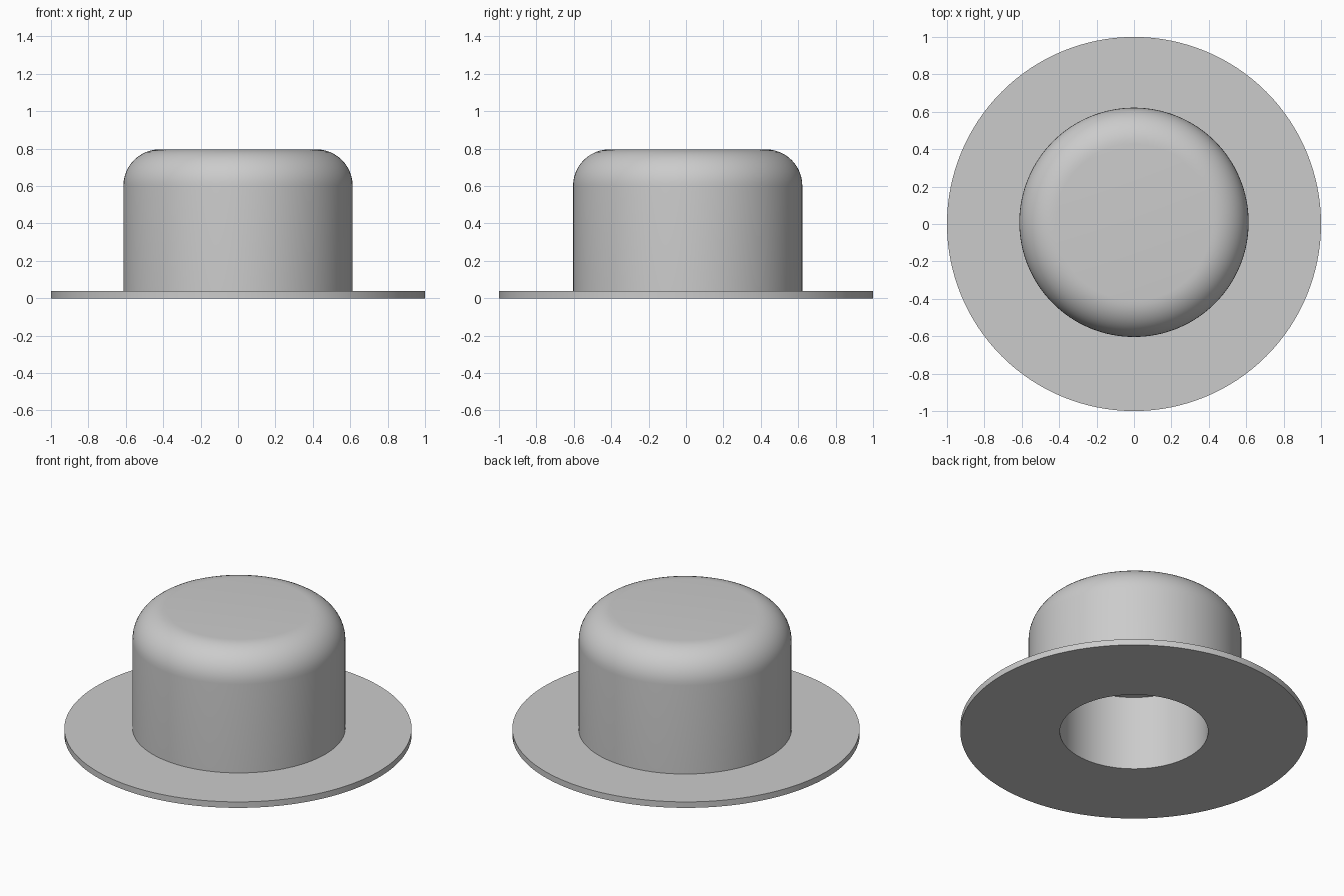
import bpy, bmesh, math

if "Cube" in bpy.data.objects:
    bpy.data.objects.remove(bpy.data.objects["Cube"])

grey = bpy.data.materials.new("plain_grey")
grey.diffuse_color = (0.6, 0.6, 0.6, 1)
grey.use_nodes = True
grey.node_tree.nodes["Principled BSDF"].inputs["Base Color"].default_value = grey.diffuse_color


def lathe(name, profile, y=0.0, closed=False, seg=128):
    """Revolve (radius, z) points about z."""
    bm = bmesh.new()
    rings = []
    for r, z in profile:
        if r < 1e-6:
            rings.append([bm.verts.new((0, y, z))] * seg)
        else:
            rings.append([bm.verts.new((r * math.cos(2 * math.pi * i / seg),
                                        y + r * math.sin(2 * math.pi * i / seg), z))
                          for i in range(seg)])
    pairs = list(zip(rings, rings[1:]))
    if closed:
        pairs.append((rings[-1], rings[0]))
    for a, b in pairs:
        for i in range(seg):
            j = (i + 1) % seg
            bm.faces.new(list(dict.fromkeys((a[i], a[j], b[j], b[i]))))
    bmesh.ops.recalc_face_normals(bm, faces=bm.faces)
    mesh = bpy.data.meshes.new(name)
    bm.to_mesh(mesh)
    bm.free()
    mesh.materials.append(grey)
    ob = bpy.data.objects.new(name, mesh)
    bpy.context.collection.objects.link(ob)
    bpy.ops.object.select_all(action='DESELECT')
    ob.select_set(True)
    bpy.context.view_layer.objects.active = ob
    bpy.ops.object.shade_smooth_by_angle(angle=math.radians(35))
    return ob


HOLE, CEILING, CROWN, TOP, FILLET = 0.427, 0.474, 0.613, 0.796, 0.195

# Flat brim ring with the head opening
lathe("brim", [(HOLE, 0), (1, 0), (1, 0.038), (HOLE, 0.038)], closed=True)

# Crown: rounded top edge outside, straight head cavity inside
arc = [(CROWN - FILLET + FILLET * math.cos(t), TOP - FILLET + FILLET * math.sin(t))
       for t in (math.pi / 2 * k / 12 for k in range(13))]
crown = lathe("crown", [(0, CEILING), (HOLE, CEILING), (HOLE, 0.038), (CROWN, 0.038)]
              + arc + [(0, TOP)], y=0.0)
# The outer shell sits slightly towards the back; the cavity stays centred
for v in crown.data.vertices:
    if math.hypot(v.co.x, v.co.y) > HOLE + 0.01 or v.co.z > CEILING + 0.01:
        v.co.y += 0.009
